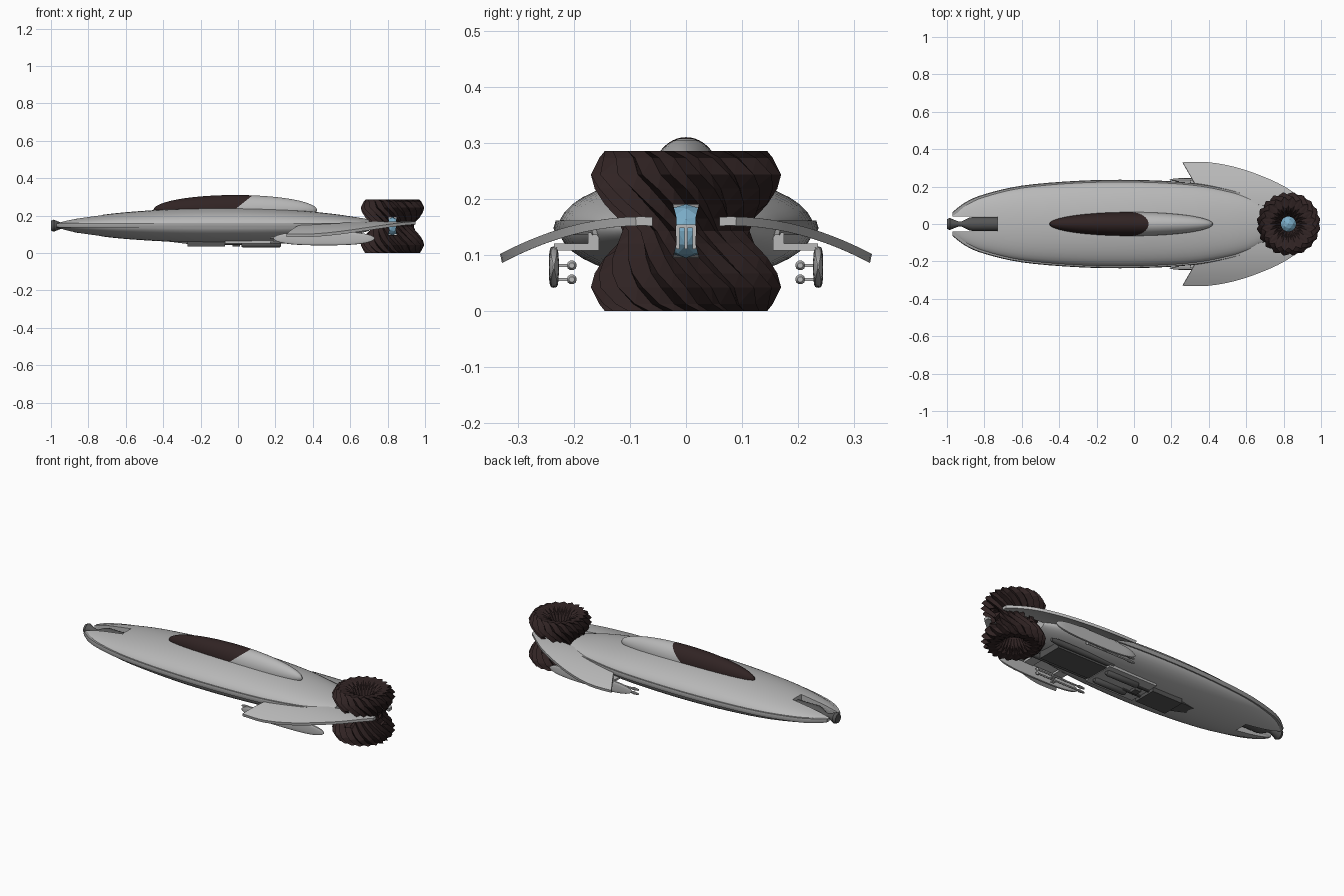
import bpy, bmesh, math
from mathutils import Vector, Matrix

if "Cube" in bpy.data.objects:
    bpy.data.objects.remove(bpy.data.objects["Cube"])


def mat(name, r, g, b):
    m = bpy.data.materials.new(name)
    m.diffuse_color = (r, g, b, 1)
    m.use_nodes = True
    m.node_tree.nodes["Principled BSDF"].inputs["Base Color"].default_value = m.diffuse_color
    return m


GREY = mat("hull grey", .48, .48, .48)
MID = mat("rim grey", .34, .34, .34)
DARK = mat("machinery grey", .09, .09, .09)
BROWN = mat("dark brown", .03, .017, .017)
BLUE = mat("glow blue", .2, .42, .58)


def finish(name, bm, mats, smooth=True):
    bmesh.ops.recalc_face_normals(bm, faces=bm.faces)
    me = bpy.data.meshes.new(name)
    bm.to_mesh(me)
    bm.free()
    ob = bpy.data.objects.new(name, me)
    bpy.context.collection.objects.link(ob)
    for m in mats:
        me.materials.append(m)
    bpy.ops.object.select_all(action='DESELECT')
    ob.select_set(True)
    bpy.context.view_layer.objects.active = ob
    if smooth:
        bpy.ops.object.shade_smooth_by_angle(angle=math.radians(35))
    return ob


def skin(rings, caps=True):
    """Bridge equal-length closed rings of points."""
    bm = bmesh.new()
    vs = [[bm.verts.new(p) for p in r] for r in rings]
    n = len(vs[0])
    for a, b in zip(vs, vs[1:]):
        for i in range(n):
            j = (i + 1) % n
            bm.faces.new((a[i], a[j], b[j], b[i]))
    if caps:
        bm.faces.new(vs[0])
        bm.faces.new(vs[-1])
    return bm


def box(name, x0, x1, y0, y1, z0, z1, m, taper=1.0):
    """Box whose -x end may be narrowed."""
    cy, cz = (y0 + y1) / 2, z1
    def ring(x, s):
        return [(x, cy + (y - cy) * s, cz + (z - cz) * s)
                for y, z in ((y0, z0), (y1, z0), (y1, z1), (y0, z1))]
    return finish(name, skin([ring(x0, taper), ring(x1, 1)]), [m], False)


def lathe_x(name, prof, y, z, m, n=20):
    """Turned part along x from (x, radius) pairs."""
    rings = [[(x, y + r * math.cos(2 * math.pi * k / n), z + r * math.sin(2 * math.pi * k / n))
              for k in range(n)] for x, r in prof]
    return finish(name, skin(rings), [m])


# Hull: elliptical stations (x, half width, top, bottom)
MIDZ = .148
ST = [(-.97, .055, .163, .133), (-.9, .108, .178, .115), (-.8, .15, .194, .098),
      (-.6, .196, .218, .075), (-.3, .222, .237, .058), (0, .227, .241, .055),
      (.3, .212, .229, .062), (.5, .178, .210, .08), (.62, .142, .193, .098),
      (.7, .1, .18, .118)]


def hull_ring(s, n=40):
    x, w, t, b = s
    out = []
    for k in range(n):
        a = 2 * math.pi * k / n
        h = t - MIDZ if math.sin(a) > 0 else MIDZ - b
        out.append((x, w * math.cos(a), MIDZ + h * math.sin(a)))
    return out


def dense(st, k=4):
    """Catmull-Rom refinement of the stations."""
    out = []
    for i in range(len(st) - 1):
        p = [st[max(0, min(len(st) - 1, i + d))] for d in (-1, 0, 1, 2)]
        for j in range(k):
            t = j / k
            out.append(tuple(.5 * (2 * b + (c - a) * t + (2 * a - 5 * b + 4 * c - d) * t * t
                                   + (3 * b - a - 3 * c + d) * t ** 3)
                             for a, b, c, d in zip(*p)))
    return out + [st[-1]]


STD = dense(ST)
hull = finish("hull", skin([hull_ring(s) for s in STD]), [GREY])

# Rim band around the widest line
rim_rings = []
for x, w, t, b in STD[:-6]:
    e, h = w + .009, min(.013, (t - b) * .3)
    rim_rings.append([(x, e - .004, MIDZ + h), (x, e, MIDZ), (x, e - .004, MIDZ - h),
                      (x, -e + .004, MIDZ - h), (x, -e, MIDZ), (x, -e + .004, MIDZ + h)])
rim = finish("hull_rim", skin(rim_rings), [MID])

# Nose slot cut through hull and rim
cutter = box("slot_cutter", -1.1, -.73, -.04, .04, 0, .4, DARK)
cutter.hide_render = True
for ob in (hull, rim):
    bpy.context.view_layer.objects.active = ob
    md = ob.modifiers.new("slot", 'BOOLEAN')
    md.operation = 'DIFFERENCE'
    md.solver = 'EXACT'
    md.object = cutter
    bpy.ops.object.modifier_apply(modifier=md.name)
bpy.data.objects.remove(cutter)

# Nose nozzle sitting in the slot
lathe_x("nose_nozzle", [(-1, .026), (-.985, .032), (-.94, .014), (-.92, .014), (-.88, .034),
                        (-.86, .038), (-.72, .038)], 0, .146, DARK)

# Canopy with dark windscreen in front of a slanted cut
bm = bmesh.new()
bmesh.ops.create_uvsphere(bm, u_segments=40, v_segments=24, radius=1,
                          matrix=Matrix.Translation((-.015, 0, .229)) @ Matrix.Diagonal((.438, .064, .081, 1)))
cut_p, cut_n = Vector((.08, 0, .31)), Vector((1, 0, -1.25)).normalized()
bmesh.ops.bisect_plane(bm, geom=bm.verts[:] + bm.edges[:] + bm.faces[:], plane_co=cut_p, plane_no=cut_n)
for f in bm.faces:
    f.material_index = int((f.calc_center_median() - cut_p).dot(cut_n) < 0)
finish("canopy", bm, [GREY, BROWN])

# Drooping swept wings
OUT = [(.26, .33), (.4, .33), (.55, .302), (.7, .25), (.83, .185), (.95, .09)]
INN = [(.34, .19), (.42, .175), (.55, .135), (.68, .1), (.8, .085), (.95, .06)]
for side, tag in ((1, "left"), (-1, "right")):
    rows = []
    for (xo, yo), (xi, yi) in zip(dense(OUT), dense(INN)):
        row = []
        for k in range(9):
            t = k / 8
            y = yi + (yo - yi) * t
            row.append((xi + (xo - xi) * t, side * y, .168 - 1.05 * (y - .08) ** 2))
        low = [(x, y * .99, z - .016) for x, y, z in reversed(row)]
        rows.append(row + low)
    finish("wing_" + tag, skin(rows), [GREY])

    # Under-wing pod: long thin plate with rounded ends and soft edges
    rings = []
    for k in range(25):
        u = -math.cos(math.pi * k / 24)
        s = max(.1, (1 - abs(u) ** 3) ** .5)
        ring = []
        for j in range(20):
            c, v = math.cos(2 * math.pi * j / 20), math.sin(2 * math.pi * j / 20)
            ring.append((.46 + .27 * u, side * (.236 + .009 * min(1, s * 1.5) * math.copysign(abs(c) ** .45, c)),
                         .078 + .037 * s * math.copysign(abs(v) ** .8, v)))
        rings.append(ring)
    finish("pod_" + tag, skin(rings), [GREY])
    # Pod struts, twin rods and knobs
    for x in (.3, .5):
        ys = sorted((side * .155, side * .236))
        box("pod_strut_" + tag, x, x + .06, ys[0], ys[1], .108, .12, GREY)
        ys = sorted((side * .155, side * .175))
        box("strut_root_" + tag, x, x + .06, ys[0], ys[1], .108, .14, GREY)
    for z in (.056, .081):
        lathe_x("rod_" + tag, [(.17, .005), (.2, .009), (.22, .005), (.48, .005), (.49, .009), (.5, .005)],
                side * .204, z, GREY, 10)
        ys = sorted((side * .204, side * .236))
        box("rod_link_" + tag, .36, .38, ys[0], ys[1], z - .003, z + .003, GREY)

# Belly machinery
box("belly_wedge", -.43, -.2, -.07, .07, .04, .08, DARK, .3)
box("belly_block", -.27, -.07, -.07, .07, .034, .09, DARK)
box("belly_plate", -.07, .25, -.1, .1, .052, .09, GREY)
box("rear_block", .25, .58, -.075, .075, .055, .12, DARK)
for s in (-1, 1):
    lathe_x("belly_tube", [(.02, .014), (.03, .018), (.22, .018), (.23, .012)], s * .05, .046, DARK, 14)
    lathe_x("belly_pipe", [(-.1, .008), (.05, .008)], s * .035, .05, DARK, 10)
    lathe_x("rear_tube", [(.22, .016), (.6, .016), (.64, .01)], s * .09, .075, DARK, 14)
box("belly_stub", -.03, .01, -.02, .02, .036, .06, DARK)

# Tail engine: spiky hourglass of staggered toothed rings, open at the waist on four sides
TX, TZ, N = .826, .1425, 40
HALF = [(.04, .205, 0), (.062, .255, .006), (.1, .278, .016), (.147, .285, .02), (.155, .273, .022),
        (.172, .243, .026), (.163, .218, .026), (.147, .19, .026), (.128, .165, .022)]
PROF = HALF + [(.115, TZ, .018)] + [(r, 2 * TZ - z, d) for r, z, d in reversed(HALF)]
rings = []
for i, (r, z, d) in enumerate(PROF):
    ring = []
    for k in range(N):
        a, q = 2 * math.pi * k / N, r - d * ((k + i) % 2)
        ring.append((TX + q * math.cos(a), q * math.sin(a), z))
    rings.append(ring)
bm = skin(rings, caps=False)
gaps = []
for f in bm.faces:
    c = f.calc_center_median() - Vector((TX, 0, TZ))
    if abs(c.z) < .036 and min(abs(c.x), abs(c.y)) < .025 and c.xy.length > .08:
        gaps.append(f)
bmesh.ops.delete(bm, geom=gaps, context='FACES')
bmesh.ops.triangulate(bm, faces=bm.faces[:])
finish("spiky_engine_shell", bm, [BROWN], False)

# Glowing core
bm = bmesh.new()
bmesh.ops.create_icosphere(bm, subdivisions=2, radius=.048, matrix=Matrix.Translation((TX, 0, TZ)))
finish("engine_core", bm, [BLUE], False)

# Grille bars behind the core
for k in range(5):
    y = -.03 + .015 * k
    box("grille_bar", .876, .884, y - .003, y + .003, .11, .15, GREY)
box("grille_top", .874, .886, -.036, .036, .148, .154, GREY)
